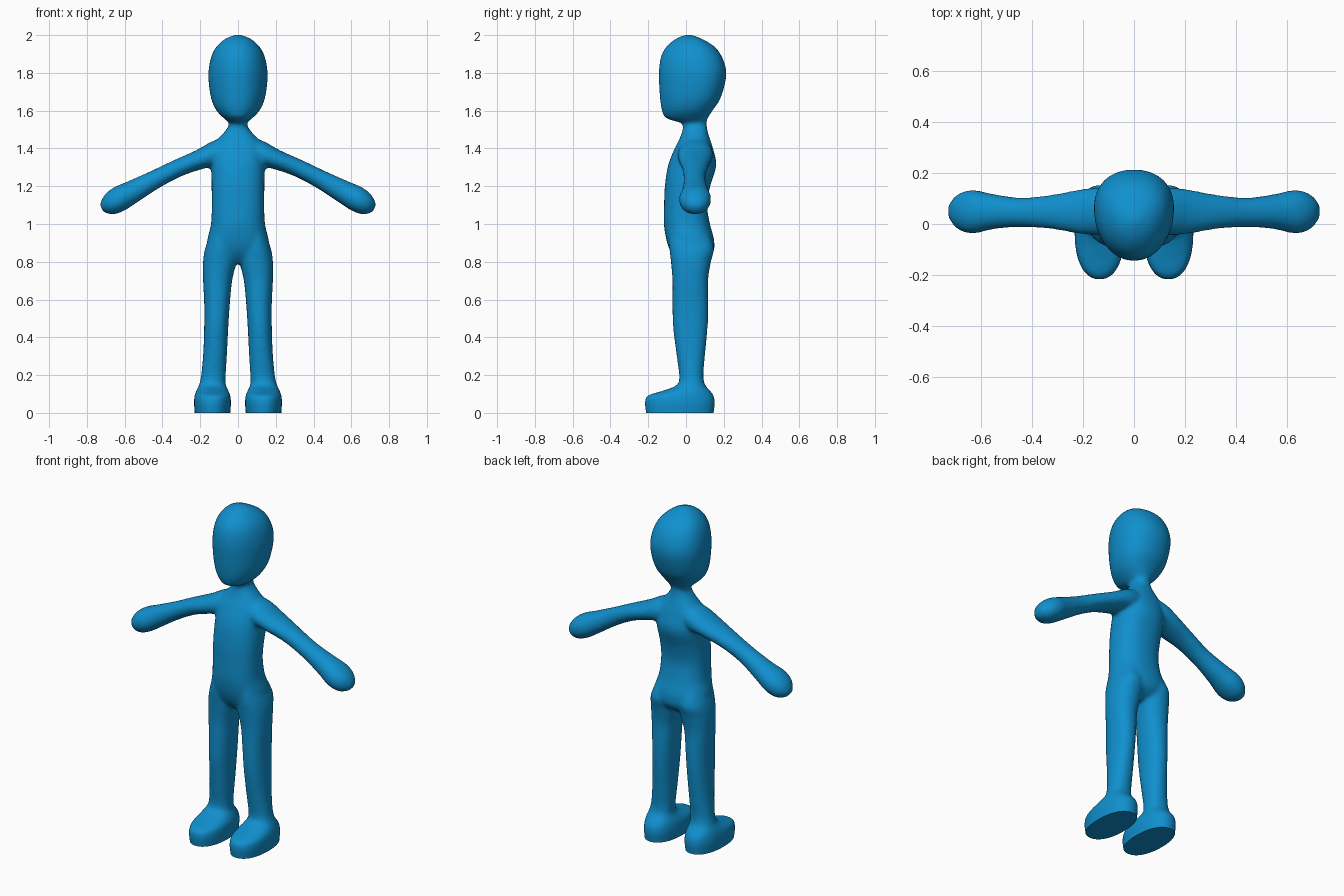
import bpy, bmesh, math
from mathutils import Vector

if "Cube" in bpy.data.objects:
    bpy.data.objects.remove(bpy.data.objects["Cube"])

SIDES = 40
STEPS = 6


def spline(rows):
    """Catmull-Rom interpolation through rows of numbers."""
    out = []
    n = len(rows)
    for i in range(n - 1):
        p = [rows[max(i - 1, 0)], rows[i], rows[i + 1], rows[min(i + 2, n - 1)]]
        for s in range(STEPS):
            t = s / STEPS
            out.append([0.5 * (2 * b + (c - a) * t + (2 * a - 5 * b + 4 * c - d) * t * t
                               + (3 * b - a - 3 * c + d) * t ** 3)
                        for a, b, c, d in zip(*p)])
    out.append(list(rows[-1]))
    return out


def loft(bm, rows, axis=(0, 0, 1), power=2.2, egg=0.0, mirror=False):
    """Rows: x, z, half width, front y, back y. egg narrows the front."""
    side = Vector((0, 1, 0)).cross(Vector(axis).normalized())
    e = 2 / power
    for sx in ((1, -1) if mirror else (1,)):
        rings = []
        for x, z, w, y0, y1 in spline(rows):
            ring = []
            for k in range(SIDES):
                a = 2 * math.pi * k / SIDES
                c, s = math.cos(a), math.sin(a)
                u = math.copysign(abs(c) ** e, c) * w * (1 + egg * s)
                v = (y0 + y1) / 2 + math.copysign(abs(s) ** e, s) * (y1 - y0) / 2
                p = Vector((x, v, z)) + side * u
                p.x *= sx
                ring.append(bm.verts.new(p))
            rings.append(ring)
        for r, q in zip(rings, rings[1:]):
            for k in range(SIDES):
                j = (k + 1) % SIDES
                bm.faces.new((r[k], r[j], q[j], q[k]))
        bm.faces.new(rings[0][::-1])
        bm.faces.new(rings[-1])


bm = bmesh.new()

# head
loft(bm, [(0, 1.535, .045, -.02, .10), (0, 1.56, .075, -.105, .115), (0, 1.60, .113, -.127, .14),
          (0, 1.66, .140, -.137, .18), (0, 1.75, .154, -.143, .208), (0, 1.82, .154, -.143, .212),
          (0, 1.89, .139, -.131, .188), (0, 1.94, .112, -.103, .15), (0, 1.98, .068, -.055, .085),
          (0, 2.003, .012, .0, .025)], power=2.15, egg=.13)

# neck and torso
loft(bm, [(0, 1.60, .05, -.01, .11), (0, 1.53, .047, -.015, .11), (0, 1.49, .07, -.02, .115),
          (0, 1.45, .105, -.035, .127), (0, 1.40, .135, -.06, .143), (0, 1.31, .141, -.095, .16),
          (0, 1.20, .140, -.112, .128), (0, 1.10, .139, -.116, .112), (0, 1.0, .143, -.117, .127),
          (0, .92, .162, -.105, .148), (0, .86, .165, -.085, .148), (0, .82, .13, -.06, .12),
          (0, .79, .06, -.03, .07)], power=2.3)

# legs
loft(bm, [(.085, .95, .06, -.09, .12), (.092, .87, .082, -.088, .148), (.097, .80, .088, -.08, .132),
          (.108, .70, .077, -.072, .117), (.111, .58, .068, -.072, .118), (.115, .46, .064, -.069, .115),
          (.121, .32, .063, -.052, .102), (.130, .20, .065, -.036, .092), (.136, .14, .070, -.04, .10),
          (.136, .06, .070, -.04, .10)], mirror=True)

# feet, extended below the ground for a flat cut
loft(bm, [(.135, -.05, .093, -.207, .145), (.135, 0, .094, -.212, .147), (.135, .05, .098, -.218, .153),
          (.135, .09, .095, -.205, .147), (.136, .115, .086, -.13, .13), (.136, .14, .074, -.06, .107),
          (.135, .17, .060, -.03, .09)], power=2.25, mirror=True)

# arms and mitten hands
loft(bm, [(.02, 1.405, .07, -.02, .12), (.11, 1.375, .068, -.042, .142), (.20, 1.342, .053, -.04, .137),
          (.32, 1.295, .047, -.02, .115), (.44, 1.235, .050, -.012, .103), (.55, 1.175, .060, -.02, .117),
          (.63, 1.132, .067, -.037, .133), (.685, 1.10, .055, -.022, .118), (.722, 1.082, .022, .02, .08)],
     axis=(.89, 0, -.45), power=2.1, mirror=True)

mesh = bpy.data.meshes.new("body")
bm.to_mesh(mesh)
bm.free()
raw = bpy.data.objects.new("body_parts", mesh)
bpy.context.collection.objects.link(raw)

# fuse the parts into one soft skin
fuse = raw.modifiers.new("fuse", 'REMESH')
fuse.mode = 'VOXEL'
fuse.voxel_size = .0105
soft = raw.modifiers.new("soften", 'SMOOTH')
soft.factor = .5
soft.iterations = 8
bpy.context.view_layer.update()
skin = bpy.data.meshes.new_from_object(raw.evaluated_get(bpy.context.evaluated_depsgraph_get()))
bpy.data.objects.remove(raw)

# flat soles
bm = bmesh.new()
bm.from_mesh(skin)
cut = bmesh.ops.bisect_plane(bm, geom=bm.verts[:] + bm.edges[:] + bm.faces[:], dist=1e-5,
                             plane_co=(0, 0, 0), plane_no=(0, 0, 1), clear_inner=True)
bmesh.ops.holes_fill(bm, edges=[g for g in cut["geom_cut"] if isinstance(g, bmesh.types.BMEdge)], sides=0)
bmesh.ops.recalc_face_normals(bm, faces=bm.faces[:])
bm.to_mesh(skin)
bm.free()

body = bpy.data.objects.new("figure_body", skin)
bpy.context.collection.objects.link(body)
mat = bpy.data.materials.new("blue")
mat.diffuse_color = (.005, .28, .62, 1)
mat.use_nodes = True
mat.node_tree.nodes["Principled BSDF"].inputs["Base Color"].default_value = mat.diffuse_color
skin.materials.clear()
skin.materials.append(mat)
bpy.context.view_layer.objects.active = body
body.select_set(True)
bpy.ops.object.shade_smooth_by_angle(angle=math.radians(45))
